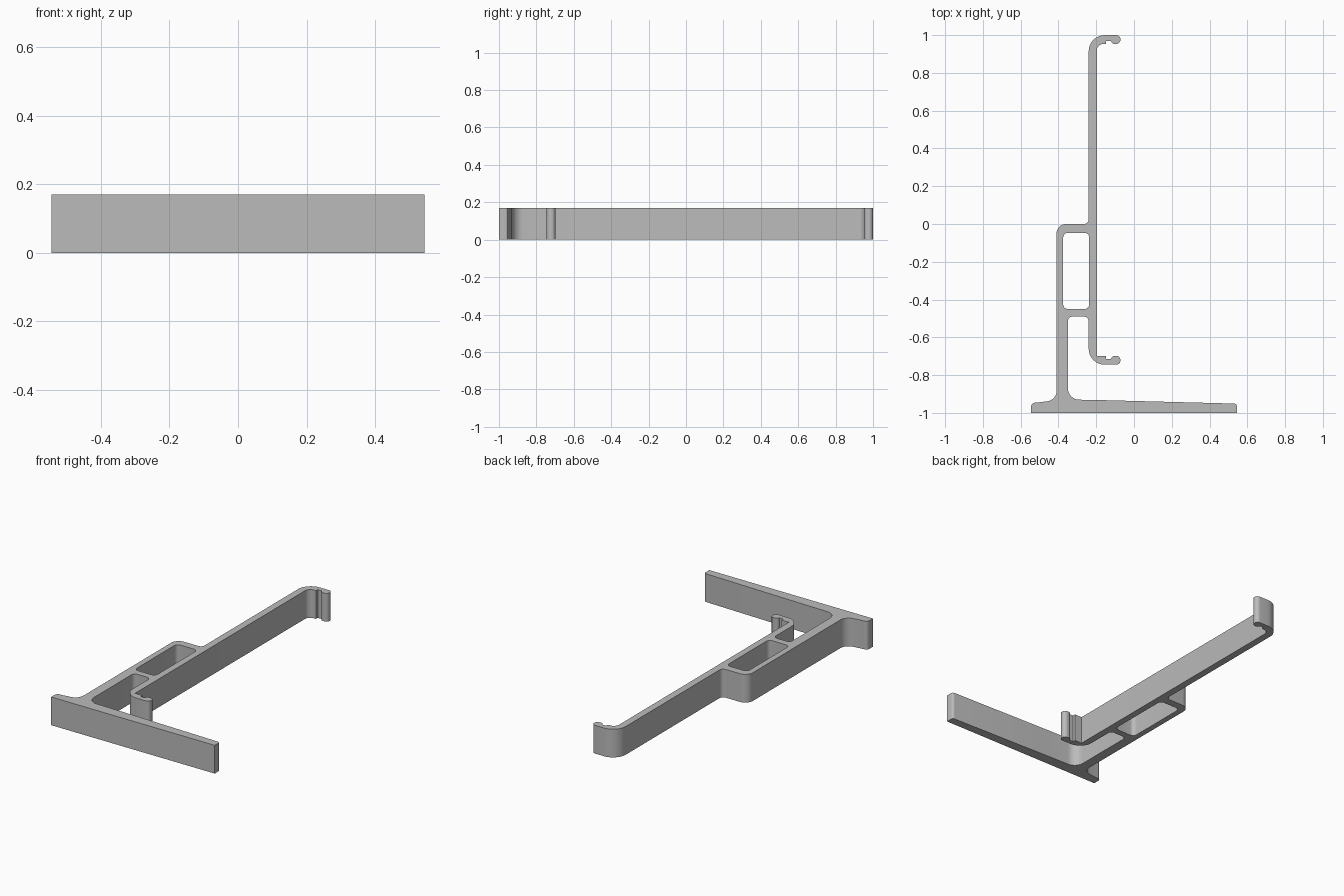
import bpy
import bmesh
import math
from mathutils import Vector

HEIGHT = 0.17

old = bpy.data.objects.get("Cube")
if old:
    bpy.data.objects.remove(old, do_unlink=True)

grey = bpy.data.materials.new("plain grey")
grey.use_nodes = True
colour = (0.5, 0.5, 0.5, 1)
grey.diffuse_color = colour
grey.node_tree.nodes["Principled BSDF"].inputs["Base Color"].default_value = colour


def rounded(corners, steps=8):
    """Turn (x, y, radius) corners into a closed outline with arc fillets."""
    points = []
    for i, (x, y, r) in enumerate(corners):
        p = Vector((x, y))
        if r == 0:
            points.append(p)
            continue
        u = (Vector(corners[i - 1][:2]) - p).normalized()
        v = (Vector(corners[(i + 1) % len(corners)][:2]) - p).normalized()
        half = u.angle(v) / 2
        centre = p + (u + v).normalized() * (r / math.sin(half))
        start = p + u * (r / math.tan(half)) - centre
        end = p + v * (r / math.tan(half)) - centre
        sweep = start.angle(end)
        for k in range(steps + 1):
            t = k / steps
            points.append(centre + (start * math.sin((1 - t) * sweep)
                                    + end * math.sin(t * sweep)) / math.sin(sweep))
    return points


def extrude_profile(name, loops, height):
    """Fill the outline, leaving inner loops open, and extrude it upward."""
    bm = bmesh.new()
    edges = []
    for loop in loops:
        verts = [bm.verts.new((p.x, p.y, 0)) for p in loop]
        edges += [bm.edges.new((verts[i - 1], verts[i])) for i in range(len(verts))]
    bmesh.ops.triangle_fill(bm, use_beauty=True, edges=edges, normal=(0, 0, 1))
    result = bmesh.ops.extrude_face_region(bm, geom=bm.faces[:], use_keep_orig=True)
    top = [g for g in result["geom"] if isinstance(g, bmesh.types.BMVert)]
    bmesh.ops.translate(bm, verts=top, vec=(0, 0, height))
    bmesh.ops.recalc_face_normals(bm, faces=bm.faces[:])
    mesh = bpy.data.meshes.new(name)
    bm.to_mesh(mesh)
    bm.free()
    mesh.materials.append(grey)
    obj = bpy.data.objects.new(name, mesh)
    bpy.context.collection.objects.link(obj)
    bpy.ops.object.select_all(action='DESELECT')
    obj.select_set(True)
    bpy.context.view_layer.objects.active = obj
    bpy.ops.object.shade_smooth_by_angle(angle=math.radians(30))
    return obj


def hook(y, inward):
    """Retaining lip from the outer corner to the inner corner."""
    inner = y + inward * 0.047
    return [(-0.24, y, 0.085), (-0.072, y, 0.022),
            (-0.072, inner, 0.022), (-0.118, inner, 0.02),
            (-0.122, y + inward * 0.03, 0), (-0.147, y + inward * 0.03, 0),
            (-0.149, inner, 0)]


# Foot with a tapered long toe
foot = [(-0.545, -1, 0), (0.545, -1, 0), (0.545, -0.951, 0.015), (-0.15, -0.933, 0)]
# Open slot between the upright and the clip arm
slot = [(-0.35, -0.929, 0.06), (-0.35, -0.49, 0.025), (-0.24, -0.49, 0.025)]
# Clip arm with a lip at each end
arm = (hook(-0.745, 1) + [(-0.197, -0.698, 0), (-0.197, 0.953, 0.035)]
       + hook(1, -1)[::-1])
# Back of the upright and short heel of the foot
back = [(-0.24, 0, 0.025), (-0.41, 0, 0.05), (-0.41, -0.932, 0.055),
        (-0.51, -0.945, 0), (-0.545, -0.948, 0.02)]
# Rounded window in the upright
window = [(-0.375, -0.45, 0.025), (-0.237, -0.45, 0.025),
          (-0.237, -0.047, 0.025), (-0.375, -0.047, 0.025)]

extrude_profile("clip_bracket", [rounded(foot + slot + arm + back), rounded(window)], HEIGHT)
